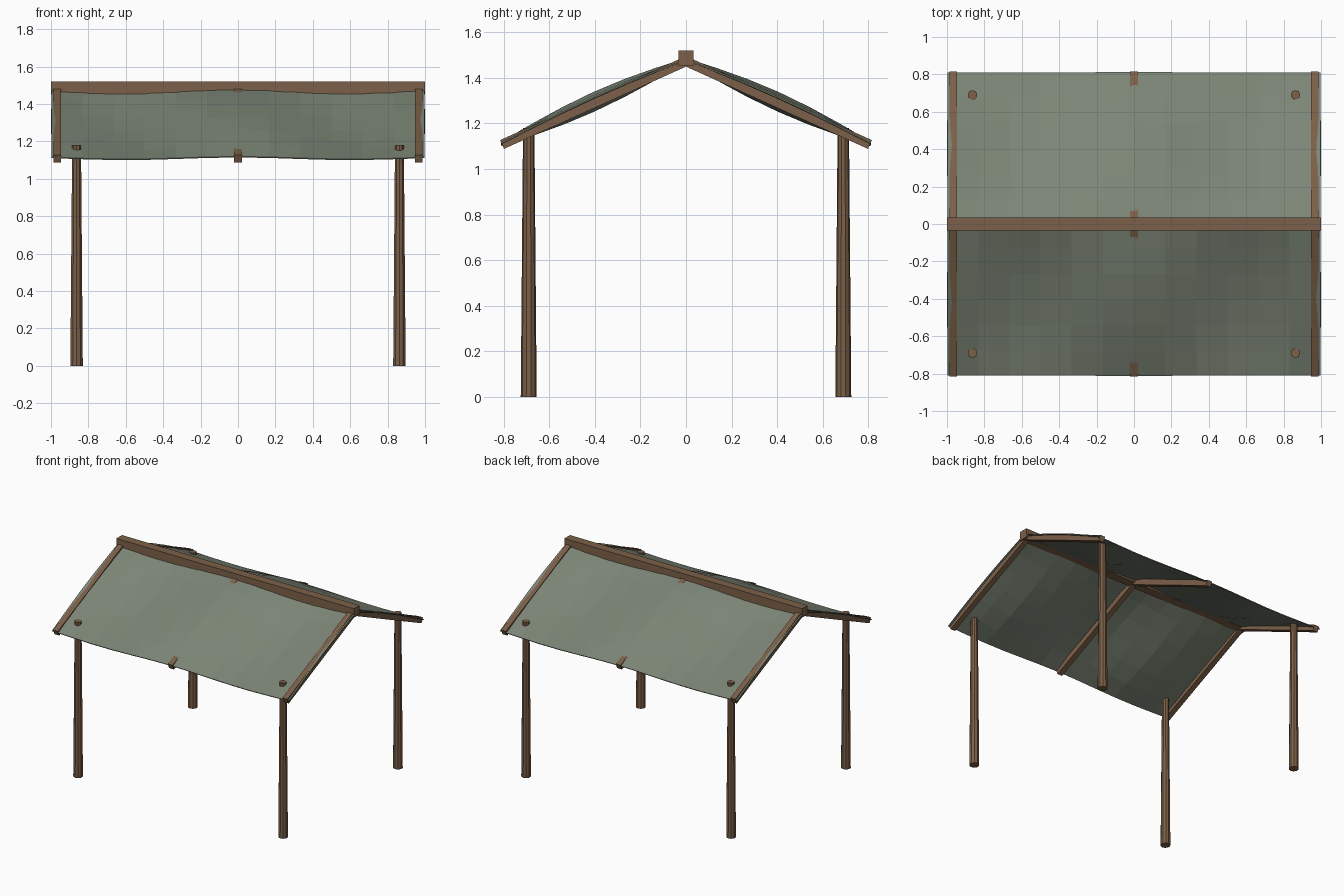
import bpy, bmesh
from math import sin, cos, pi, atan2, hypot
from mathutils import Matrix, Vector

if "Cube" in bpy.data.objects:
    bpy.data.objects.remove(bpy.data.objects["Cube"])

RIDGE_Z, SLOPE, EAVE = 1.472, 0.452, 0.807


def material(name, color):
    m = bpy.data.materials.new(name)
    m.diffuse_color = (*color, 1)
    m.use_nodes = True
    m.node_tree.nodes["Principled BSDF"].inputs["Base Color"].default_value = m.diffuse_color
    return m


wood = material("wood", (0.20, 0.115, 0.065))
canvas = material("canvas", (0.20, 0.235, 0.18))


def finish(bm, name, mat):
    bmesh.ops.recalc_face_normals(bm, faces=bm.faces)
    me = bpy.data.meshes.new(name)
    bm.to_mesh(me)
    bm.free()
    me.materials.append(mat)
    ob = bpy.data.objects.new(name, me)
    bpy.context.collection.objects.link(ob)
    return ob


def box(name, size, centre, tilt=0.0):
    bm = bmesh.new()
    mat = Matrix.Translation(centre) @ Matrix.Rotation(tilt, 4, 'X') @ Matrix.Diagonal((*size, 1))
    bmesh.ops.create_cube(bm, size=1, matrix=mat)
    return finish(bm, name, wood)


# Ridge beam
box("ridge_beam", (2.0, 0.067, 0.068), (0, 0, 1.486))

# Four tapered ten-sided posts, tips poking through the cloth
for x in (-0.863, 0.863):
    for y in (-0.69, 0.69):
        bm = bmesh.new()
        bmesh.ops.create_cone(bm, cap_ends=True, segments=10, radius1=0.035, radius2=0.025,
                              depth=1.18, matrix=Matrix.Translation((x, y, 0.59)))
        finish(bm, "post", wood)

# Three pairs of sloping rafters
length = EAVE * hypot(1, SLOPE)
for side in (-1, 1):
    for x in (-0.966, 0, 0.966):
        box("rafter", (0.041, length, 0.042),
            (x, side * EAVE / 2, RIDGE_Z - SLOPE * EAVE / 2), -side * atan2(SLOPE, 1))

# Cloth panels: lifted over the middle rafter, sagging between the rafters
NX, NY = 12, 6
for side, name in ((-1, "front_cloth"), (1, "back_cloth")):
    bm = bmesh.new()
    rows = []
    for j in range(NY + 1):
        t = j / NY
        row = []
        for i in range(NX + 1):
            x = -0.998 + 1.996 * i / NX
            wave = (0.007 + 0.035 * sin(pi * t)) * cos(pi * x / 0.6)
            y = 0.81 * t
            row.append(bm.verts.new((x, side * y, RIDGE_Z + 0.004 - SLOPE * y + wave)))
        rows.append(row)
    for a, b in zip(rows, rows[1:]):
        for i in range(NX):
            bm.faces.new((a[i], a[i + 1], b[i + 1], b[i]))
    ob = finish(bm, name, canvas)
    mod = ob.modifiers.new("thickness", 'SOLIDIFY')
    mod.thickness = 0.006
    mod.offset = 0
